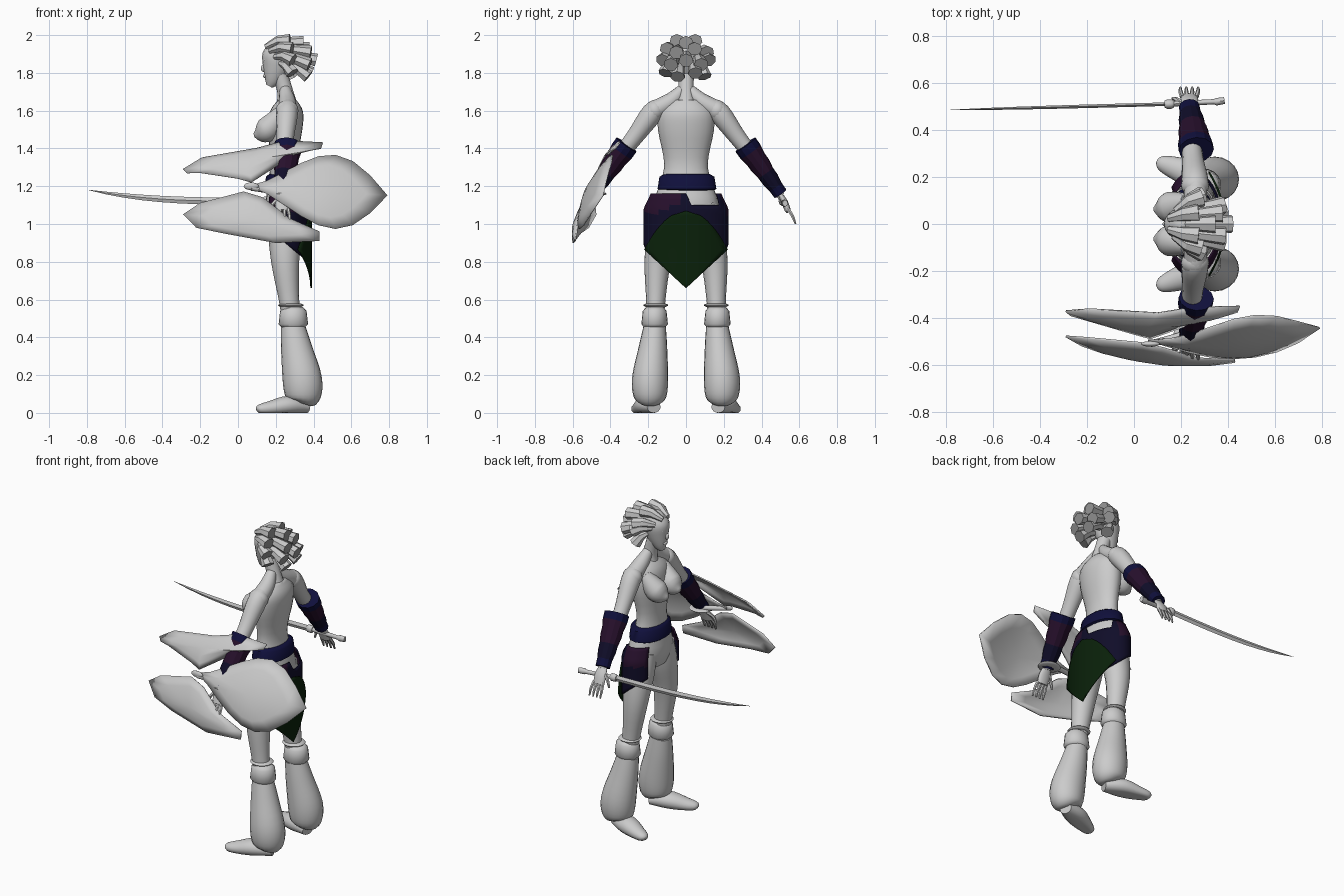
import bpy, bmesh
from math import sin, cos, pi, radians, sqrt
from mathutils import Vector

cube = bpy.data.objects.get("Cube")
if cube:
    bpy.data.objects.remove(cube)


def material(name, red, green, blue):
    colour = (red, green, blue, 1)
    mat = bpy.data.materials.new(name)
    mat.use_nodes = True
    mat.diffuse_color = colour
    mat.node_tree.nodes["Principled BSDF"].inputs["Base Color"].default_value = colour
    return mat


GREY = material("pale grey", .6, .6, .6)
DARK = material("dark grey", .3, .3, .3)
NAVY = material("navy", .005, .005, .045)
DUSK = material("dusk blue", .005, .004, .022)
PLUM = material("plum", .02, .005, .025)
GREEN = material("deep green", .003, .015, .003)
UP = Vector((0, 0, 1))
BACK = Vector((1, 0, 0))


def finish(name, bm, mats, angle=50):
    bmesh.ops.recalc_face_normals(bm, faces=bm.faces)
    mesh = bpy.data.meshes.new(name)
    bm.to_mesh(mesh)
    bm.free()
    ob = bpy.data.objects.new(name, mesh)
    bpy.context.collection.objects.link(ob)
    for mat in mats:
        mesh.materials.append(mat)
    bpy.ops.object.select_all(action="DESELECT")
    ob.select_set(True)
    bpy.context.view_layer.objects.active = ob
    bpy.ops.object.shade_smooth_by_angle(angle=radians(angle))
    return ob


def smooth(path, steps=4):
    """Resample a path of (x, y, z, radius) with a flowing curve."""
    points = [Vector(p) for p in path]
    padded = points[:1] + points + points[-1:]
    result = []
    for a, b, c, d in zip(padded, padded[1:], padded[2:], padded[3:]):
        for k in range(steps):
            t = k / steps
            bend = (c - a) * t * (1 - t) ** 2 - (d - b) * t * t * (1 - t)
            result.append(b.lerp(c, t * t * (3 - 2 * t)) + bend / 2)
    return result + points[-1:]


def tube(name, path, ratio=1, sides=16, axis=BACK, mats=(GREY,), bands=None, tip=0, angle=50):
    """Loft ellipses along a path: radius along axis, radius * ratio across it."""
    bm = bmesh.new()
    path = [Vector(p) for p in path]
    rings = []
    for i, point in enumerate(path):
        forward = path[min(i + 1, len(path) - 1)].xyz - path[max(i - 1, 0)].xyz
        forward.normalize()
        first = (axis - axis.dot(forward) * forward).normalized()
        second = forward.cross(first) * ratio
        turns = [2 * pi * k / sides for k in range(sides)]
        spots = [point.xyz + point.w * (first * cos(t) + second * sin(t)) for t in turns]
        rings.append([bm.verts.new((v.x, v.y, max(v.z, 0))) for v in spots])
    for i, (low, high) in enumerate(zip(rings, rings[1:])):
        for k in range(sides):
            face = bm.faces.new((low[k - 1], low[k], high[k], high[k - 1]))
            face.material_index = bands[i] if bands else 0
    bm.faces.new(rings[0])
    bm.faces.new(rings[-1]).material_index = tip
    return finish(name, bm, mats, angle)


def ball(name, centre, size):
    bm = bmesh.new()
    bmesh.ops.create_uvsphere(bm, u_segments=16, v_segments=10, radius=1)
    bmesh.ops.scale(bm, vec=size, verts=bm.verts)
    bmesh.ops.translate(bm, vec=centre, verts=bm.verts)
    return finish(name, bm, (GREY,))


def sheet(name, grid, mats, rule=None):
    """Skin rows of points into a thin cloth or plate."""
    bm = bmesh.new()
    rows = [[bm.verts.new(p) for p in row] for row in grid]
    for low, high in zip(rows, rows[1:]):
        for a, b, c, d in zip(low, low[1:], high[1:], high):
            face = bm.faces.new((a, b, c, d))
            if rule:
                face.material_index = rule(face.calc_center_median())
    bmesh.ops.remove_doubles(bm, verts=bm.verts, dist=.0005)
    ob = finish(name, bm, mats)
    shell = ob.modifiers.new("thickness", "SOLIDIFY")
    shell.thickness, shell.offset = .008, 0


# Torso and neck
tube("torso", smooth([(.25, 0, 1, .08), (.25, 0, 1.1, .105), (.24, 0, 1.3, .07), (.25, 0, 1.5, .09),
                      (.26, 0, 1.6, .085), (.265, 0, 1.66, .045)]), ratio=1.65, sides=24)
tube("neck", smooth([(.26, 0, 1.62, .06), (.25, 0, 1.7, .042), (.22, 0, 1.8, .042)]))

# Head and face
tube("head", smooth([(.165, 0, 1.73, .018), (.18, 0, 1.76, .042), (.2, 0, 1.82, .07), (.215, 0, 1.89, .086),
                     (.225, 0, 1.95, .055), (.23, 0, 1.965, .01)]), ratio=.82, sides=20)
ball("nose", (.137, 0, 1.825), (.016, .012, .02))
ball("lips", (.146, 0, 1.783), (.013, .02, .011))
ball("brow", (.148, 0, 1.868), (.016, .042, .012))

# Thick swept-back locks with blunt dark ends, fanned in rows
for lift, count in ((62, 3), (30, 4), (0, 5), (-32, 4)):
    for k in range(count):
        rise = radians(lift + 5 * (-1) ** k)
        turn = radians(160 * k / (count - 1) - 80)
        way = Vector((1.2 * cos(rise) * cos(turn), cos(rise) * sin(turn), sin(rise))) * .125
        end = Vector((.265, 0, 1.855)) + way
        root = Vector((.195 - sin(rise) / 18 + way.x / 4, way.y / 2, 1.88 + way.z / 2))
        middle = root.lerp(end, .5) + Vector((0, way.y / 10, .015))
        path = [(*root, .015), (*middle, .028), (*end, .036)]
        tube("hair_lock", path, ratio=1.1, sides=7, axis=UP, mats=(GREY, DARK), tip=1, angle=30)

for side, label in ((1, "right"), (-1, "left")):
    def mirrored(path):
        return smooth([(x, y * side, z, r) for x, y, z, r in path])

    # Chest, shoulder, arm and hand
    tube(label + "_breast", mirrored([(.23, .09, 1.59, .04), (.165, .073, 1.51, .066), (.12, .065, 1.48, .052),
                                      (.085, .062, 1.47, .01)]))
    tube(label + "_trapezius", mirrored([(.25, .02, 1.71, .03), (.26, .08, 1.65, .045), (.262, .15, 1.61, .05)]))
    ball(label + "_shoulder", (.26, .165 * side, 1.6), (.06, .052, .056))
    tube(label + "_arm", mirrored([(.265, .13, 1.63, .04), (.26, .18, 1.585, .057), (.25, .28, 1.45, .045),
                                   (.24, .4, 1.3, .038), (.235, .5, 1.15, .022)]))
    tube(label + "_palm", mirrored([(.235, .49, 1.17, .024), (.235, .52, 1.12, .038),
                                    (.235, .54, 1.07, .036)]), ratio=.45)
    for k in range(4):
        x = .205 + .02 * k
        spread = x + (k - 1.5) / 200
        tube(label + "_finger", mirrored([(x, .54, 1.08, .01), (spread, .565, 1.04, .009),
                                          (spread, .58, 1, .005)]), sides=6)
    tube(label + "_thumb", mirrored([(.21, .51, 1.13, .012), (.18, .53, 1.1, .01), (.165, .535, 1.06, .006)]), sides=6)

    # Banded forearm wrap, wider towards the elbow
    elbow = Vector((.265, .315 * side, 1.42))
    wrist = Vector((.235, .5 * side, 1.16))
    wrap = [(*elbow.lerp(wrist, k / 7), .075 - .005 * k + .004 * (k % 2)) for k in range(8)]
    tube(label + "_arm_wrap", wrap, ratio=.87, sides=12,
         mats=(NAVY, PLUM, DUSK), bands=(0, 1, 1, 1, 2, 2, 0), angle=25)

    # Leg, knee cuff, baggy lower leg and foot
    tube(label + "_thigh", mirrored([(.25, .085, 1.1, .09), (.25, .115, .97, .092), (.25, .15, .8, .074),
                                     (.27, .16, .6, .054), (.285, .163, .48, .05)]), ratio=.95)
    ball(label + "_knee_ring", (.28, .16 * side, .57), (.068, .066, .014))
    cuff = [(.293, .166 * side, z, r) for z, r in ((.56, .05), (.54, .07), (.47, .078), (.45, .06))]
    tube(label + "_knee_cuff", cuff, ratio=.9, sides=20)
    tube(label + "_baggy_leg", mirrored([(.29, .165, .46, .064), (.31, .175, .34, .083), (.34, .19, .18, .104),
                                         (.345, .19, .08, .092), (.34, .19, .05, .05)]), ratio=.92, sides=20)
    tube(label + "_foot", mirrored([(.37, .17, .03, .03), (.27, .205, .04, .05), (.17, .24, .025, .038),
                                    (.115, .26, .02, .025), (.1, .265, .015, .01)]), ratio=1.25, axis=UP)

# Waist sash
tube("waist_sash", [(.245, .005, z, r) for z, r in ((1.175, .09), (1.185, .104), (1.25, .097), (1.265, .08))],
     ratio=1.5, sides=24, mats=(NAVY,))

# Hip wrap, open at the front and lower at the back
wrap = []
for i in range(13):
    row = []
    for k in range(-17, 18):
        turn = radians(k * 8)
        top = 1.1 if 0 < k < 8 else 1.16
        bottom = .9 - .1 * cos(turn)
        z = top + (bottom - top) * i / 12
        flare = min(1, .8 + (1.17 - z) * 2.2)
        row.append((.25 + .122 * sqrt(flare) * cos(turn), .222 * flare * sin(turn), z))
    wrap.append(row)


def wrap_colour(spot):
    if spot.y > 0:
        return int(spot.z > 1.05 and spot.x < .29)
    return int(spot.z > 1.06 + max(0, spot.y + .16) / 3 and spot.y < -.03)


sheet("hip_wrap", wrap, (DUSK, PLUM), wrap_colour)

# Pointed rear flap, rounded at the top
flap = []
for i in range(17):
    t = i / 16
    half = .22 * min(sqrt(2 * t), 2 - 2 * t)
    across = [half * k / 6 for k in range(-6, 7)]
    flap.append([(.387 - 1.4 * y * y, y, 1.07 - .41 * t) for y in across])
sheet("rear_flap", flap, (GREEN,))

# Curved sword
blade = []
for i in range(11):
    t = i / 10
    blade.append((.15 - .94 * t, .51 - .025 * t, 1.12 + .06 * t ** 3, .019 - .018 * t ** 4))
tube("sword_blade", blade, ratio=.4, sides=4, axis=UP, angle=30)
tube("sword_guard", [(x, .51, 1.12, r) for x, r in ((.17, .018), (.16, .025), (.14, .025), (.13, .018))],
     ratio=.8, sides=8, axis=UP)
tube("sword_hilt", [(.15, .51, 1.12, .014), (.34, .52, 1.11, .014), (.35, .52, 1.11, .02), (.385, .525, 1.11, .018)],
     ratio=.8, sides=8, axis=UP)


def petal(name, outline):
    """Domed plate on the curved shield surface, shrinking to its centre."""
    centre = sum((Vector(p) for p in outline), Vector((0, 0))) / len(outline)
    rows = []
    for scale in (1, .7, .35, 0):
        row = []
        for corner in outline + outline[:1]:
            x, z = centre.lerp(Vector(corner), scale)
            h = z - 1.17
            y = .45 * h + .6 * h * h + .3 * (x - .25) ** 2 - .52
            row.append((x, y - .02 * (1 - scale * scale), z))
        rows.append(row)
    sheet(name, rows, (GREY,))


# Three-petal shield: a broad leaf and two slim wings
leaf = []
for side, steps in ((1, range(8)), (-1, range(8, 0, -1))):
    for i in steps:
        t = i / 8
        leaf.append((.06 + .73 * t, 1.2 - .05 * t + side * .195 * sin(pi * t ** 1.4)))
petal("shield_rear_petal", leaf)
petal("shield_upper_petal", [(-.29, 1.29), (-.19, 1.35), (.1, 1.4), (.25, 1.44), (.45, 1.43), (.44, 1.4),
                             (.3, 1.37), (.07, 1.22), (0, 1.24), (-.2, 1.27), (-.27, 1.27)])
petal("shield_lower_petal", [(-.29, 1.05), (-.2, 1.11), (.03, 1.17), (.13, 1.14), (.27, 1.03), (.43, .96),
                             (.43, .91), (.2, .9), (-.07, .95), (-.22, .98)])

# Shield boss, strap and wrist mount
ball("shield_boss", (.07, -.51, 1.2), (.04, .012, .02))
tube("shield_strap", [(.07, -.51, 1.19, .014), (.22, -.47, 1.17, .016)], sides=8, axis=UP)
ball("wrist_mount", (.235, -.48, 1.16), (.07, .06, .012))
